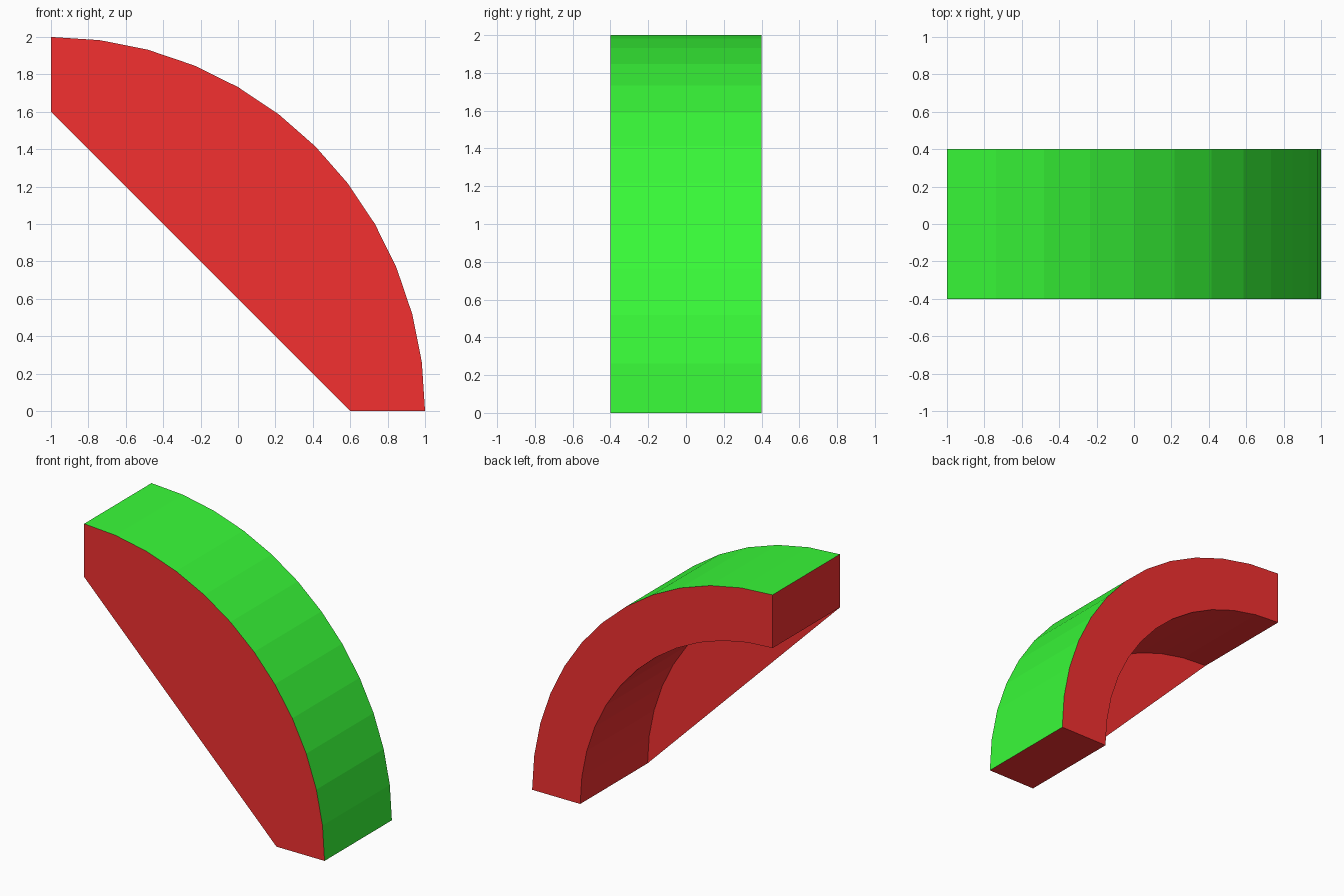
import bpy, bmesh
from math import sin, cos, radians

if "Cube" in bpy.data.objects:
    bpy.data.objects.remove(bpy.data.objects["Cube"])

SEGMENTS = 12
R_OUT, R_IN = 2.0, 1.6
HALF = 0.4


def material(name, rgb):
    mat = bpy.data.materials.new(name)
    mat.diffuse_color = (*rgb, 1)
    mat.use_nodes = True
    mat.node_tree.nodes["Principled BSDF"].inputs["Base Color"].default_value = mat.diffuse_color
    return mat


def arc(bm, radius, y):
    # quarter circle about (-1, 0), from the top left to the bottom right
    angles = [radians(90 * i / SEGMENTS) for i in range(SEGMENTS + 1)]
    return [bm.verts.new((-1 + radius * sin(a), y, radius * cos(a))) for a in angles]


def finish(bm, name, mats):
    mesh = bpy.data.meshes.new(name)
    bm.to_mesh(mesh)
    bm.free()
    for mat in mats:
        mesh.materials.append(mat)
    obj = bpy.data.objects.new(name, mesh)
    bpy.context.collection.objects.link(obj)
    return obj


red = material("red", (0.9, 0.03, 0.03))
green = material("green", (0.04, 0.95, 0.04))

# Curved band: green outer skin, red inner skin, back and ends
bm = bmesh.new()
out_f, out_b = arc(bm, R_OUT, -HALF), arc(bm, R_OUT, HALF)
in_f, in_b = arc(bm, R_IN, -HALF), arc(bm, R_IN, HALF)
for i in range(SEGMENTS):
    j = i + 1
    bm.faces.new((out_f[i], out_f[j], out_b[j], out_b[i])).material_index = 1
    bm.faces.new((in_f[i], in_b[i], in_b[j], in_f[j]))
    bm.faces.new((out_b[i], out_b[j], in_b[j], in_b[i]))
bm.faces.new((out_f[0], out_b[0], in_b[0], in_f[0]))
bm.faces.new((out_f[-1], in_f[-1], in_b[-1], out_b[-1]))
finish(bm, "curved_band", [red, green])

# Front sheet: closes the band's front and fills down to the slanted chord
bm = bmesh.new()
rim = arc(bm, R_OUT, -HALF)
chord = [bm.verts.new((0.6, -HALF, 0)), bm.verts.new((-1, -HALF, 1.6))]
face = bm.faces.new(rim + chord)
face.normal_update()
if face.normal.y > 0:
    face.normal_flip()
finish(bm, "front_panel", [red])
bm = None
